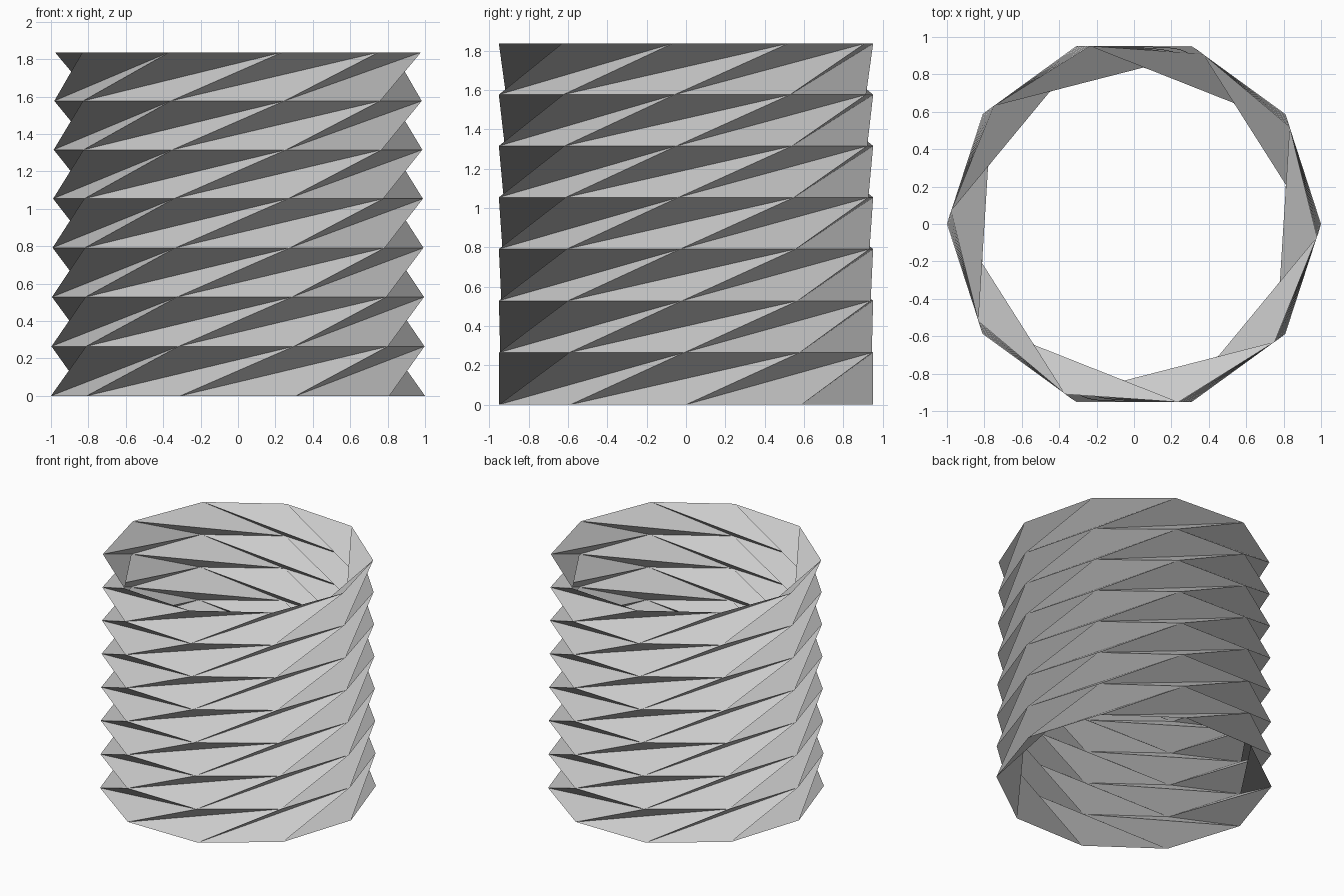
import bpy
import bmesh
from math import cos, sin, radians, tau

SIDES = 10          # corners per ring
STOREYS = 7         # folded bands
STOREY_HEIGHT = 0.2646
SHRINK = 0.9973     # each band is slightly smaller than the one below
DRIFT = radians(-0.57)

cube = bpy.data.objects.get("Cube")
if cube:
    bpy.data.objects.remove(cube, do_unlink=True)

# Plain grey paper
paper = bpy.data.materials.new("grey_paper")
paper.use_nodes = True
grey = (0.6, 0.6, 0.6, 1.0)
paper.diffuse_color = grey
paper.node_tree.nodes["Principled BSDF"].inputs["Base Color"].default_value = grey

bm = bmesh.new()

# Stacked corner rings
rings = []
z = 0.0
for level in range(STOREYS + 1):
    radius = SHRINK ** level
    angles = [tau * i / SIDES + DRIFT * level for i in range(SIDES)]
    rings.append([bm.verts.new((radius * cos(a), radius * sin(a), z)) for a in angles])
    z += STOREY_HEIGHT * radius

# Twisted folds: each corner leans one step (ridge) and two steps (valley) round
for low, high in zip(rings, rings[1:]):
    for i in range(SIDES):
        ridge, valley = high[(i + 1) % SIDES], high[(i + 2) % SIDES]
        bm.faces.new((low[i], low[(i + 1) % SIDES], valley))
        bm.faces.new((low[i], valley, ridge))

mesh = bpy.data.meshes.new("folded_tube")
bm.to_mesh(mesh)
bm.free()
mesh.materials.append(paper)
tube = bpy.data.objects.new("folded_tube", mesh)
bpy.context.collection.objects.link(tube)
